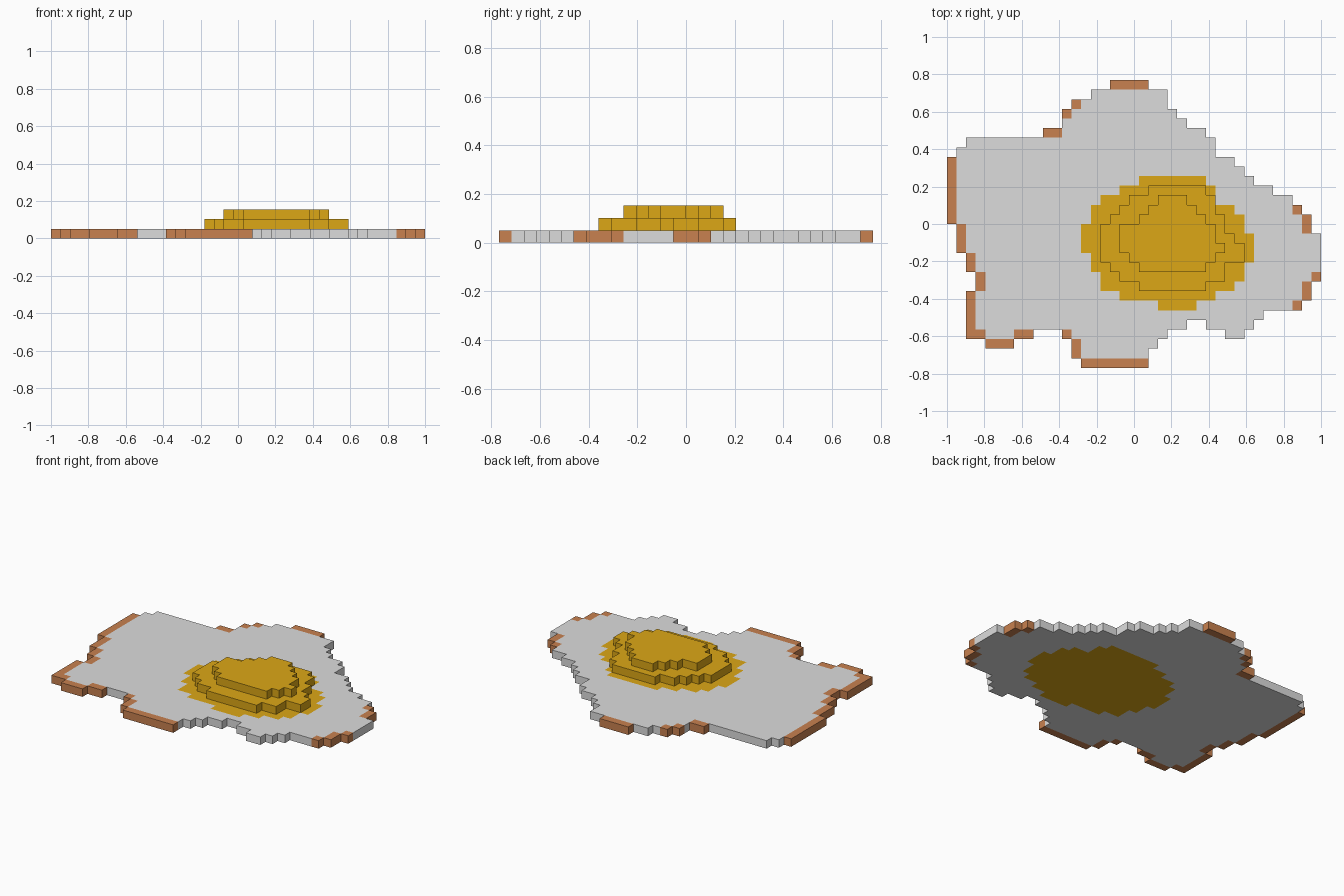
import bpy, bmesh
from mathutils import Vector

if "Cube" in bpy.data.objects:
    bpy.data.objects.remove(bpy.data.objects["Cube"])

COLS, ROWS = 39, 30
S = 2 / COLS                      # size of one block


def material(name, rgb):
    m = bpy.data.materials.new(name)
    m.diffuse_color = (*rgb, 1)
    m.use_nodes = True
    m.node_tree.nodes["Principled BSDF"].inputs["Base Color"].default_value = m.diffuse_color
    return m


WHITE = material("egg white", (0.72, 0.72, 0.72))
BROWN = material("crispy brown", (0.58, 0.22, 0.08))
YELLOW = material("yolk yellow", (0.72, 0.39, 0.008))

# Egg white: first and last column of each row, from the back to the front
LEFT = [17, 15, 13, 12, 12, 10, 2, 1] + [0] * 7 + [1] * 3 + [2] * 2 + [3] * 2 + [2] * 5 + [4, 13, 14]
RIGHT = [21, 23, 23, 24, 25, 27, 28, 28, 30, 31, 32, 34, 36, 37, 38, 38] + [39] * 5 \
    + [38, 38, 37, 33, 32, 31, 22, 21, 21]
# Notches cut into the front edge: row -> column ranges
NOTCHES = {25: [(25, 27)], 26: [(9, 12), (23, 29)], 27: [(7, 13)]}

# Yolk layers: first row, then column range per row
YOLK = [
    (10, [(20, 27), (18, 28), (16, 28), (15, 30), (15, 31), (14, 31), (14, 32),
          (14, 32), (15, 32), (15, 31), (16, 31), (16, 30), (18, 28), (22, 26)]),
    (11, [(21, 27), (19, 28), (18, 28), (17, 29), (16, 29), (16, 30), (16, 31),
          (16, 31), (17, 29), (18, 29), (20, 27)]),
    (12, [(22, 25), (21, 26), (20, 27), (18, 28), (18, 28), (18, 29), (19, 28), (20, 27)]),
]

yolk = {(c, first + i, z) for z, (first, spans) in enumerate(YOLK)
        for i, (a, b) in enumerate(spans) for c in range(a, b)}
white = {(c, r, 0) for r in range(ROWS) for c in range(LEFT[r], RIGHT[r])
         if not any(a <= c < b for a, b in NOTCHES.get(r, []))} - yolk

# Crispy rim: end blocks of some rows, plus a few short runs
rim = {(LEFT[r], r) for r in [2, 3, *range(8, 27), 28]}
rim |= {(RIGHT[r] - 1, r) for r in (13, 14, 15, 20, 21, 22, 23)}
for r, a, b in [(0, 17, 21), (5, 10, 12), (26, 2, 4), (26, 7, 9), (26, 12, 13),
                (27, 4, 7), (27, 13, 14), (29, 14, 21)]:
    rim |= {(c, r) for c in range(a, b)}

SOLID = white | yolk
DIRS = [Vector(d) for d in ((1, 0, 0), (-1, 0, 0), (0, 1, 0), (0, -1, 0), (0, 0, 1), (0, 0, -1))]


def build_blocks(name, cells, mats, pick):
    """Build only the outer faces of a set of blocks."""
    bm = bmesh.new()
    for c, r, z in sorted(cells):
        centre = Vector((c + 0.5 - COLS / 2, ROWS / 2 - r - 0.5, z + 0.5))
        for d in DIRS:
            if (c + int(d.x), r - int(d.y), z + int(d.z)) in SOLID:
                continue
            u = Vector((d.y, d.z, d.x))
            v = d.cross(u)
            quad = [centre + (d + u * i + v * j) / 2
                    for i, j in ((-1, -1), (1, -1), (1, 1), (-1, 1))]
            f = bm.faces.new([bm.verts.new(p * S) for p in quad])
            f.material_index = pick(c, r)
    bmesh.ops.remove_doubles(bm, verts=bm.verts, dist=S * 0.01)
    me = bpy.data.meshes.new(name)
    bm.to_mesh(me)
    bm.free()
    for m in mats:
        me.materials.append(m)
    bpy.context.collection.objects.link(bpy.data.objects.new(name, me))


build_blocks("egg_white", white, [WHITE, BROWN], lambda c, r: int((c, r) in rim))
build_blocks("yolk", yolk, [YELLOW], lambda c, r: 0)
